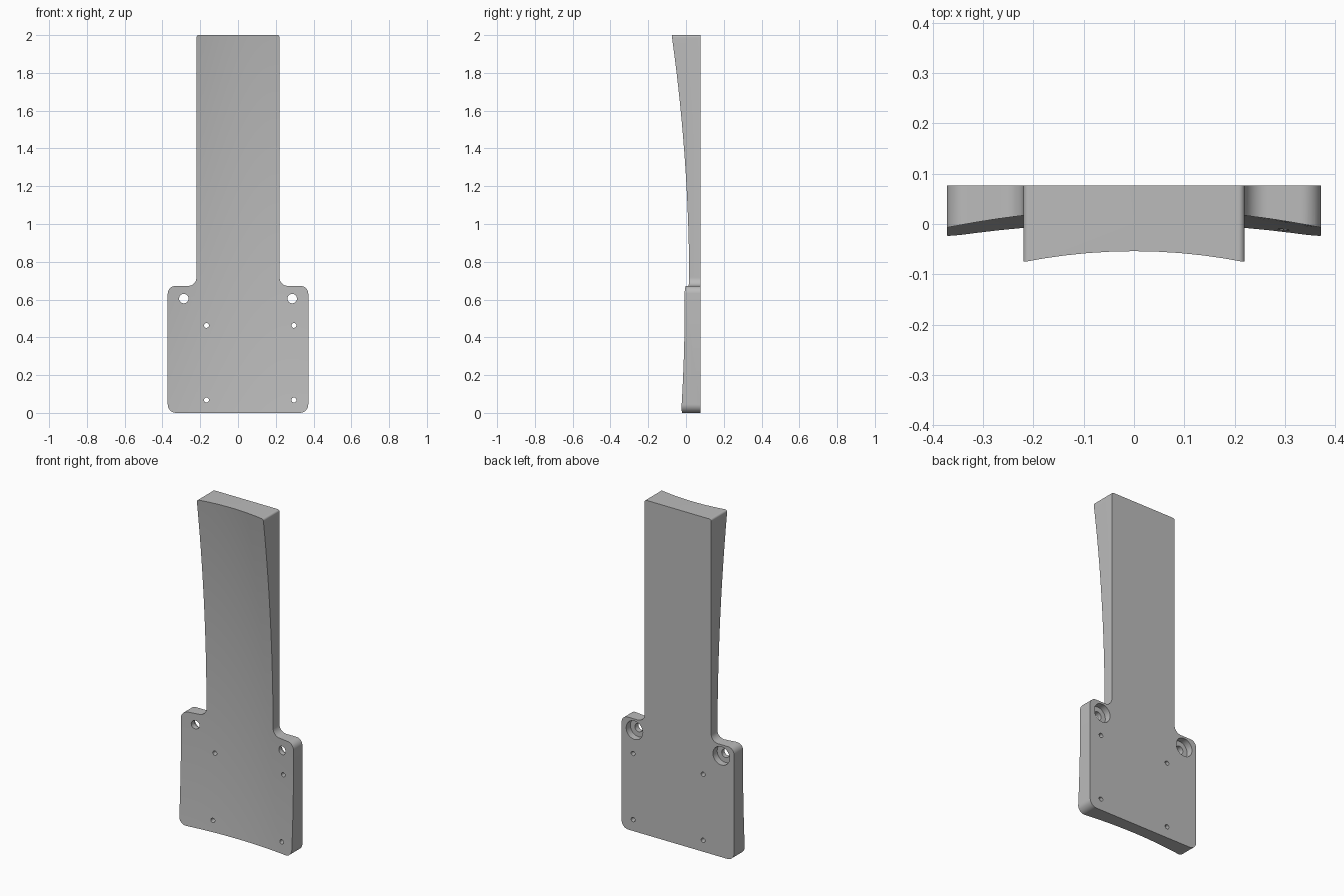
import bpy, bmesh, math
from mathutils import Vector, Matrix

cube = bpy.data.objects.get("Cube")
if cube:
    bpy.data.objects.remove(cube, do_unlink=True)

BACK = 0.077

grey = bpy.data.materials.new("mid grey")
grey.use_nodes = True
colour = (0.5, 0.5, 0.5, 1)
grey.diffuse_color = colour
grey.node_tree.nodes["Principled BSDF"].inputs["Base Color"].default_value = colour


def new_object(name, bm):
    bmesh.ops.recalc_face_normals(bm, faces=bm.faces)
    mesh = bpy.data.meshes.new(name)
    bm.to_mesh(mesh)
    bm.free()
    mesh.materials.append(grey)
    obj = bpy.data.objects.new(name, mesh)
    bpy.context.collection.objects.link(obj)
    return obj


def rounded(corners, steps=10):
    """Outline with every corner (x, z, radius) of right angle replaced by an arc."""
    points = []
    for i, (x, z, r) in enumerate(corners):
        p = Vector((x, z))
        a = (Vector(corners[i - 1][:2]) - p).normalized() * r
        b = (Vector(corners[(i + 1) % len(corners)][:2]) - p).normalized() * r
        for s in range(steps + 1):
            t = s / steps * math.pi / 2
            points.append(p + a * (1 - math.sin(t)) + b * (1 - math.cos(t)))
    return points


def front_y(x, z):
    """Saddle-like hollow of the front face."""
    spine = 0.002 + 0.077 * z - 0.0525 * z * z
    bend = 0.2 + 0.09 * z + 0.017 * z * z
    return spine - bend * x * x


def cut(target, cutter):
    cutter.hide_render = True
    mod = target.modifiers.new("cut", 'BOOLEAN')
    mod.operation = 'DIFFERENCE'
    mod.solver = 'EXACT'
    mod.object = cutter
    bpy.context.view_layer.objects.active = target
    bpy.ops.object.modifier_apply(modifier=mod.name)
    bpy.data.objects.remove(cutter, do_unlink=True)


def drill(target, x, z, radius, y0=-0.3, y1=0.3):
    bm = bmesh.new()
    place = Matrix.Translation((x, (y0 + y1) / 2, z)) @ Matrix.Rotation(math.pi / 2, 4, 'X')
    bmesh.ops.create_cone(bm, cap_ends=True, segments=32, radius1=radius,
                          radius2=radius, depth=y1 - y0, matrix=place)
    cut(target, new_object("drill", bm))


# Plate outline: wide base with a tall narrow arm
half = [(0.372, 0, 0.045), (0.372, 0.672, 0.04), (0.22, 0.672, 0.045), (0.22, 2, 0.012)]
outline = rounded(half + [(-x, z, r) for x, z, r in reversed(half)])
bm = bmesh.new()
face = bm.faces.new([bm.verts.new((p.x, -0.15, p.y)) for p in outline])
side = bmesh.ops.extrude_face_region(bm, geom=[face])
for v in side["geom"]:
    if isinstance(v, bmesh.types.BMVert):
        v.co.y = BACK
plate = new_object("mounting_plate", bm)

# Hollow front face, cut with a curved block
bm = bmesh.new()
bmesh.ops.create_grid(bm, x_segments=20, y_segments=40, size=1)
for v in bm.verts:
    x, z = v.co.x * 0.45, 1 + v.co.y * 1.1
    v.co = (x, front_y(x, z), z)
shell = bmesh.ops.extrude_face_region(bm, geom=bm.faces[:])
for v in shell["geom"]:
    if isinstance(v, bmesh.types.BMVert):
        v.co.y = -0.4
cut(plate, new_object("front_cutter", bm))

# Counterbored shoulder holes
for x in (-0.287, 0.287):
    drill(plate, x, 0.605, 0.025)
    drill(plate, x, 0.605, 0.055, BACK - 0.04, 0.3)

# Four small screw holes
for x in (-0.167, 0.296):
    for z in (0.068, 0.463):
        drill(plate, x, z, 0.013)

bpy.ops.object.select_all(action='DESELECT')
plate.select_set(True)
bpy.context.view_layer.objects.active = plate
bpy.ops.object.shade_smooth_by_angle(angle=math.radians(30))
